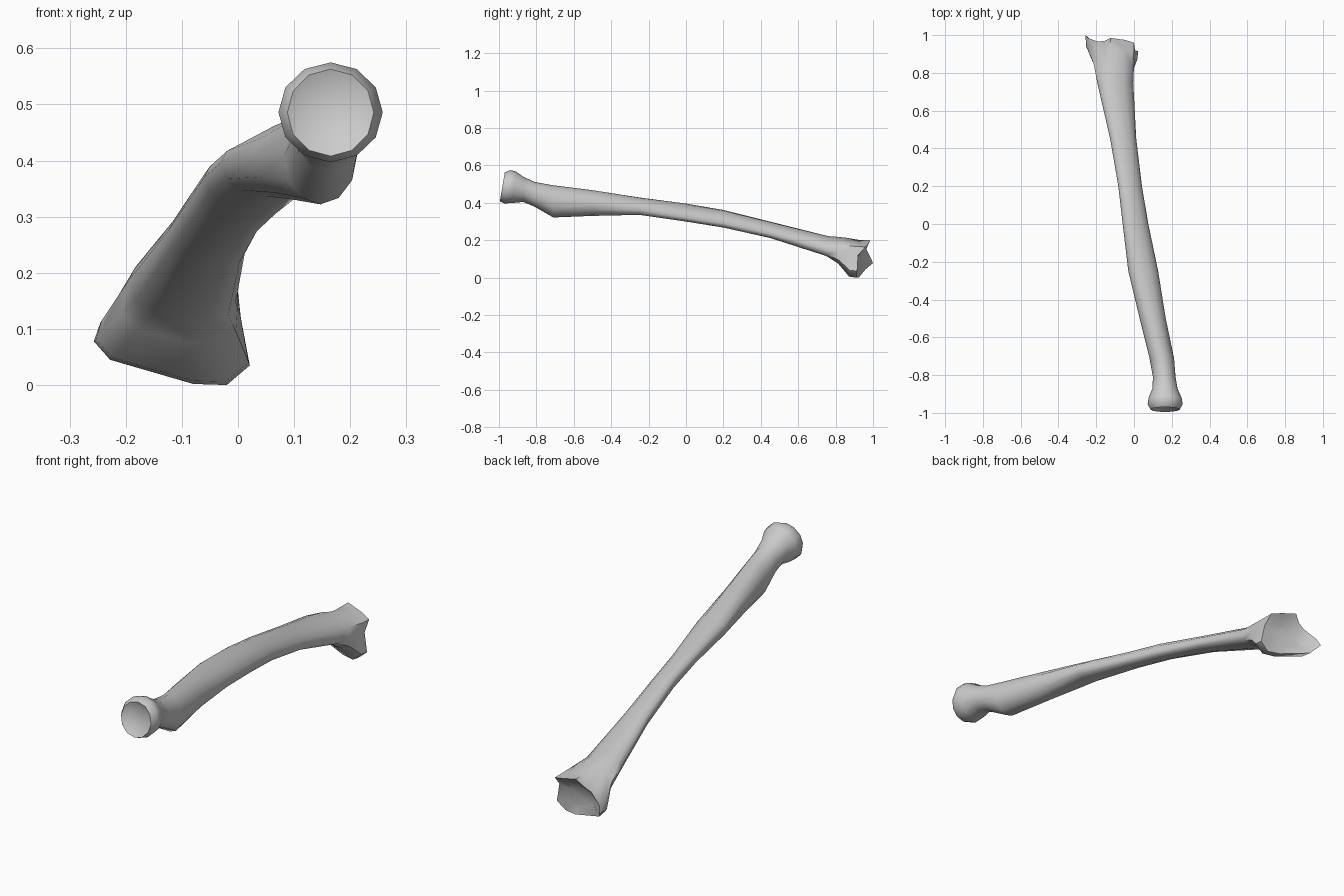
import bpy, bmesh, math

N = 12
# Shaft sections: y, x min, x max, z min, z max, skew, lean of the ring
SECTIONS = [
    (-0.965, 0.12, 0.21, 0.44, 0.53, 0.0, 0.17),    # dish in the round head
    (-0.982, 0.088, 0.242, 0.408, 0.563, 0.0, 0.17),
    (-0.955, 0.072, 0.258, 0.397, 0.575, 0.0, 0.17),
    (-0.92, 0.077, 0.252, 0.399, 0.568, 0.0, 0.12),
    (-0.87, 0.098, 0.230, 0.405, 0.540, 0.0, 0.0),   # neck
    (-0.81, 0.100, 0.220, 0.380, 0.512, 0.0, 0.0),
    (-0.71, 0.082, 0.212, 0.322, 0.494, 0.0, 0.0),   # tuberosity
    (-0.50, 0.030, 0.168, 0.330, 0.468, -0.1, 0.0),
    (-0.25, -0.030, 0.128, 0.335, 0.430, -0.3, 0.0),
    (0.00, -0.060, 0.076, 0.300, 0.396, -0.5, 0.0),
    (0.20, -0.083, 0.042, 0.268, 0.362, -0.45, 0.0),
    (0.45, -0.126, 0.012, 0.212, 0.300, -0.4, 0.0),
    (0.75, -0.195, -0.004, 0.115, 0.226, -0.3, 0.0),
]
# Rim of the flared wrist end: x, y, z
RIM = [(0.005, 0.92, 0.12), (0.0, 0.96, 0.165), (-0.05, 0.975, 0.18),
       (-0.125, 0.985, 0.2), (-0.155, 0.97, 0.168), (-0.19, 0.965, 0.15),
       (-0.245, 0.985, 0.112), (-0.257, 1.0, 0.078), (-0.228, 0.96, 0.045),
       (-0.08, 0.925, 0.002), (-0.02, 0.91, 0.0), (0.021, 0.915, 0.035)]


def section(y, x0, x1, z0, z1, skew, lean):
    pts = []
    for i in range(N):
        a = math.tau * i / N
        s = math.sin(a + skew)
        # flatten the underside of the far half of the shaft
        if s < 0 and y > -0.3:
            s = -abs(s) ** 0.75
        z = (z0 + z1) / 2 + (z1 - z0) / 2 * s
        x = (x0 + x1) / 2 + (x1 - x0) / 2 * math.cos(a)
        pts.append((x, y + lean * (z - (z0 + z1) / 2), z))
    return pts


def blend(a, b, t_pos, t_y):
    return [(p[0] + (q[0] - p[0]) * t_pos, p[1] + (q[1] - p[1]) * t_y,
             p[2] + (q[2] - p[2]) * t_pos) for p, q in zip(a, b)]


rings = [section(*s) for s in SECTIONS]
# Flare from the shaft to the wrist end
last = rings[-1]
rings.append(blend(last, RIM, 0.35, 0.4))
rings.append(blend(last, RIM, 0.95, 0.76))
rings.append(RIM)
# Hollow joint surface
rings.append(blend(RIM, [(-0.11, 0.92, 0.095)] * N, 0.45, 0.7))

bm = bmesh.new()
loops = [[bm.verts.new(p) for p in r] for r in rings]
for a, b in zip(loops, loops[1:]):
    for i in range(N):
        j = (i + 1) % N
        bm.faces.new((a[i], a[j], b[j], b[i]))
bm.faces.new(loops[0])
bm.faces.new(loops[-1])
bmesh.ops.recalc_face_normals(bm, faces=bm.faces[:])
mesh = bpy.data.meshes.new("forearm_bone")
bm.to_mesh(mesh)
bm.free()
bone = bpy.data.objects.new("forearm_bone", mesh)
bpy.context.collection.objects.link(bone)

bpy.context.view_layer.objects.active = bone
bone.select_set(True)
bpy.ops.object.shade_smooth_by_angle(angle=math.radians(50))
